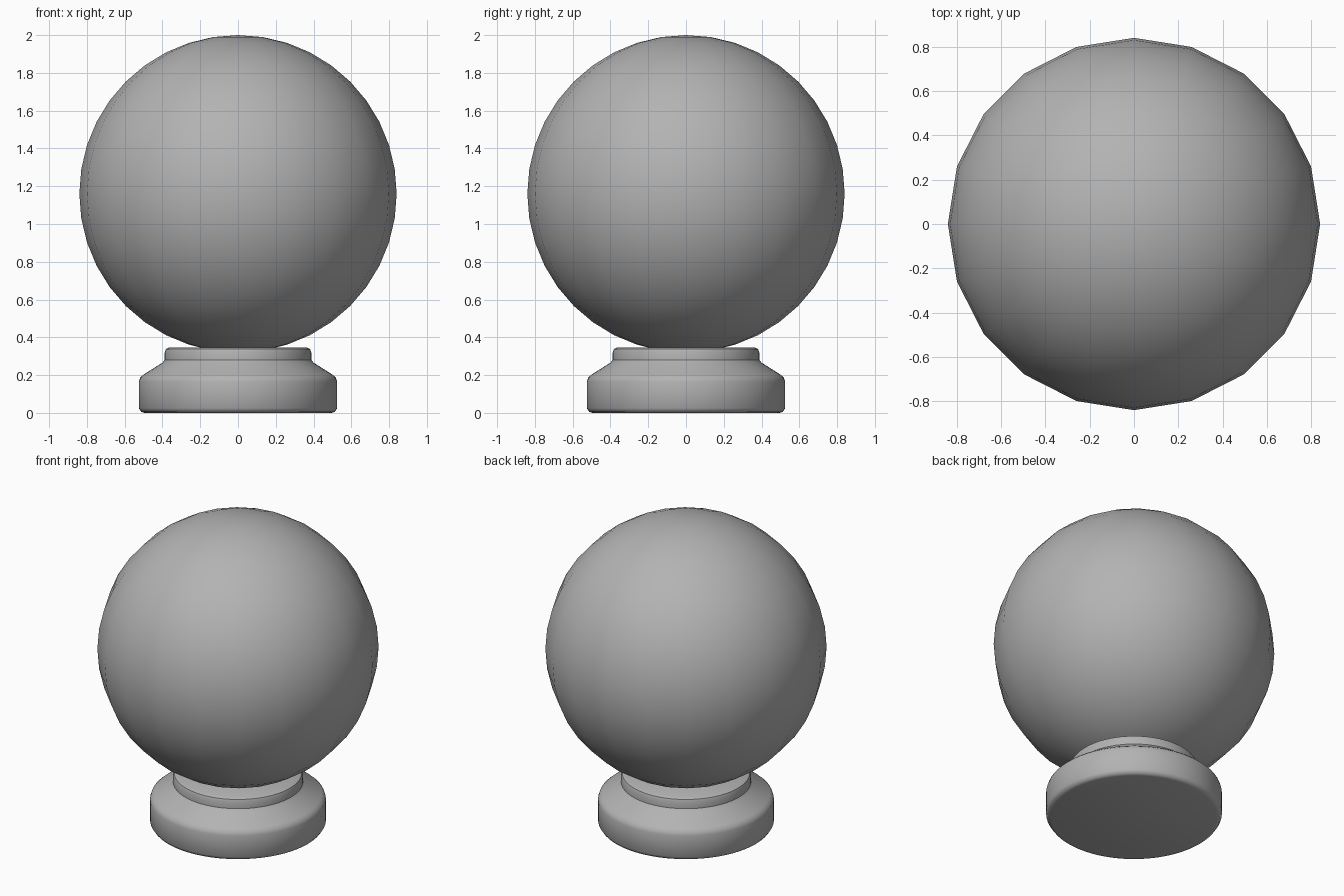
import bpy
import math

cube = bpy.data.objects.get("Cube")
if cube:
    bpy.data.objects.remove(cube, do_unlink=True)

# One plain grey for every part
GREY = (0.45, 0.45, 0.45, 1.0)
grey = bpy.data.materials.new("plain grey")
grey.use_nodes = True
grey.diffuse_color = GREY
grey.node_tree.nodes["Principled BSDF"].inputs["Base Color"].default_value = GREY


def finish(obj, name, angle):
    """Name, colour and smooth a part."""
    obj.name = name
    obj.data.name = name
    obj.data.materials.append(grey)
    bpy.ops.object.select_all(action="DESELECT")
    obj.select_set(True)
    bpy.context.view_layer.objects.active = obj
    bpy.ops.object.shade_smooth_by_angle(angle=math.radians(angle))


def lathe(name, profile, sides):
    """Spin an (r, z) profile about z and cap both ends."""
    verts, faces = [], []
    for r, z in profile:
        for i in range(sides):
            a = math.tau * i / sides
            verts.append((r * math.cos(a), r * math.sin(a), z))
    for k in range(len(profile) - 1):
        low, high = k * sides, (k + 1) * sides
        for i in range(sides):
            j = (i + 1) % sides
            faces.append((low + i, low + j, high + j, high + i))
    faces.append(tuple(reversed(range(sides))))
    faces.append(tuple(range(len(verts) - sides, len(verts))))
    mesh = bpy.data.meshes.new(name)
    mesh.from_pydata(verts, [], faces)
    obj = bpy.data.objects.new(name, mesh)
    bpy.context.collection.objects.link(obj)
    finish(obj, name, 40)


# Ball resting slightly sunk into the stand
bpy.ops.mesh.primitive_uv_sphere_add(segments=20, ring_count=20, radius=0.84,
                                     location=(0, 0, 1.16))
finish(bpy.context.object, "ball", 40)

# Round stand: rounded foot, sloping shoulder and short neck
stand_profile = [
    (0.495, 0.0), (0.513, 0.006), (0.525, 0.025),
    (0.525, 0.165), (0.518, 0.187), (0.50, 0.203),
    (0.40, 0.266), (0.388, 0.28),
    (0.388, 0.32), (0.382, 0.338), (0.365, 0.347),
]
lathe("stand", stand_profile, 64)
